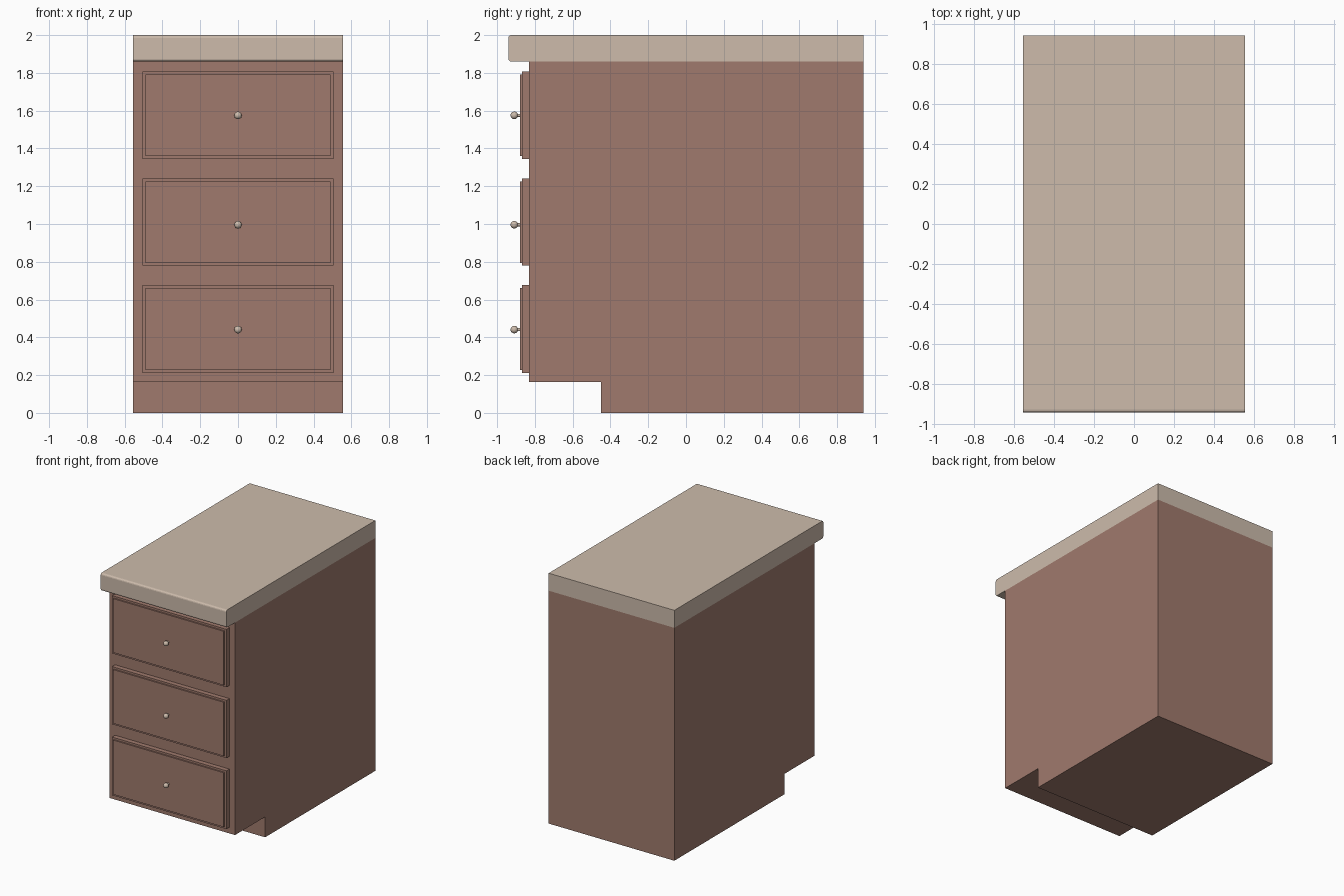
import bpy, bmesh, math
from mathutils import Matrix

if "Cube" in bpy.data.objects:
    bpy.data.objects.remove(bpy.data.objects["Cube"])


def material(name, color):
    m = bpy.data.materials.new(name)
    m.diffuse_color = (*color, 1)
    m.use_nodes = True
    m.node_tree.nodes["Principled BSDF"].inputs["Base Color"].default_value = m.diffuse_color
    return m


WOOD = material("brown_wood", (0.35, 0.195, 0.153))
STONE = material("beige_stone", (0.61, 0.50, 0.41))


def finish(name, bm, mat, smooth=False):
    bmesh.ops.recalc_face_normals(bm, faces=bm.faces)
    me = bpy.data.meshes.new(name)
    bm.to_mesh(me)
    bm.free()
    me.materials.append(mat)
    for p in me.polygons:
        p.use_smooth = smooth
    ob = bpy.data.objects.new(name, me)
    bpy.context.collection.objects.link(ob)
    return ob


def extrude_profile(name, pts, half_width, mat):
    """Extrude a (y, z) outline symmetrically along x."""
    bm = bmesh.new()
    face = bm.faces.new([bm.verts.new((-half_width, y, z)) for y, z in pts])
    ext = bmesh.ops.extrude_face_region(bm, geom=[face])
    verts = [v for v in ext["geom"] if isinstance(v, bmesh.types.BMVert)]
    bmesh.ops.translate(bm, verts=verts, vec=(2 * half_width, 0, 0))
    return finish(name, bm, mat)


HALF = 0.555
FRONT, BACK = -0.83, 0.94

# Cabinet body with toe kick recess
extrude_profile("cabinet_body", [(-0.45, 0), (BACK, 0), (BACK, 1.86), (FRONT, 1.86),
                                 (FRONT, 0.163), (-0.45, 0.163)], HALF, WOOD)

# Countertop with rounded front edges
R = 0.014
outline = [(BACK, 1.86), (BACK, 2.0)]
for cz, start in ((2.0 - R, 90), (1.86 + R, 180)):
    for i in range(4):
        a = math.radians(start + 30 * i)
        outline.append((-0.94 + R + R * math.cos(a), cz + R * math.sin(a)))
extrude_profile("countertop", outline, HALF, STONE)


# Drawer front: slab with a slightly raised inner panel
def drawer(name, z0, z1):
    bm = bmesh.new()
    y0, y1 = FRONT, -0.868
    size = Matrix.Diagonal((1.01, y0 - y1, z1 - z0, 1))
    bmesh.ops.create_cube(bm, size=1, matrix=Matrix.Translation((0, (y0 + y1) / 2, (z0 + z1) / 2)) @ size)
    bm.normal_update()
    face = min(bm.faces, key=lambda f: f.calc_center_median().y)
    bmesh.ops.inset_region(bm, faces=[face], thickness=0.022)
    ext = bmesh.ops.extrude_face_region(bm, geom=[face])
    verts = [v for v in ext["geom"] if isinstance(v, bmesh.types.BMVert)]
    bmesh.ops.translate(bm, verts=verts, vec=(0, -0.011, 0))
    if face.is_valid:
        bm.faces.remove(face)
    finish(name, bm, WOOD)


# Round knob on a short stem
def knob(name, z):
    bm = bmesh.new()
    bmesh.ops.create_uvsphere(bm, u_segments=20, v_segments=12, radius=0.02,
                              matrix=Matrix.Translation((0, -0.909, z)))
    finish(name, bm, STONE, True)
    bm = bmesh.new()
    bmesh.ops.create_cone(bm, cap_ends=True, segments=12, radius1=0.008, radius2=0.008, depth=0.03,
                          matrix=Matrix.Translation((0, -0.885, z)) @ Matrix.Rotation(math.pi / 2, 4, 'X'))
    finish(name + "_stem", bm, STONE)


for label, z0, z1, kz in (("bottom", 0.212, 0.677, 0.441),
                          ("middle", 0.779, 1.24, 0.996),
                          ("top", 1.345, 1.807, 1.575)):
    drawer(label + "_drawer_front", z0, z1)
    knob(label + "_drawer_knob", kz)
